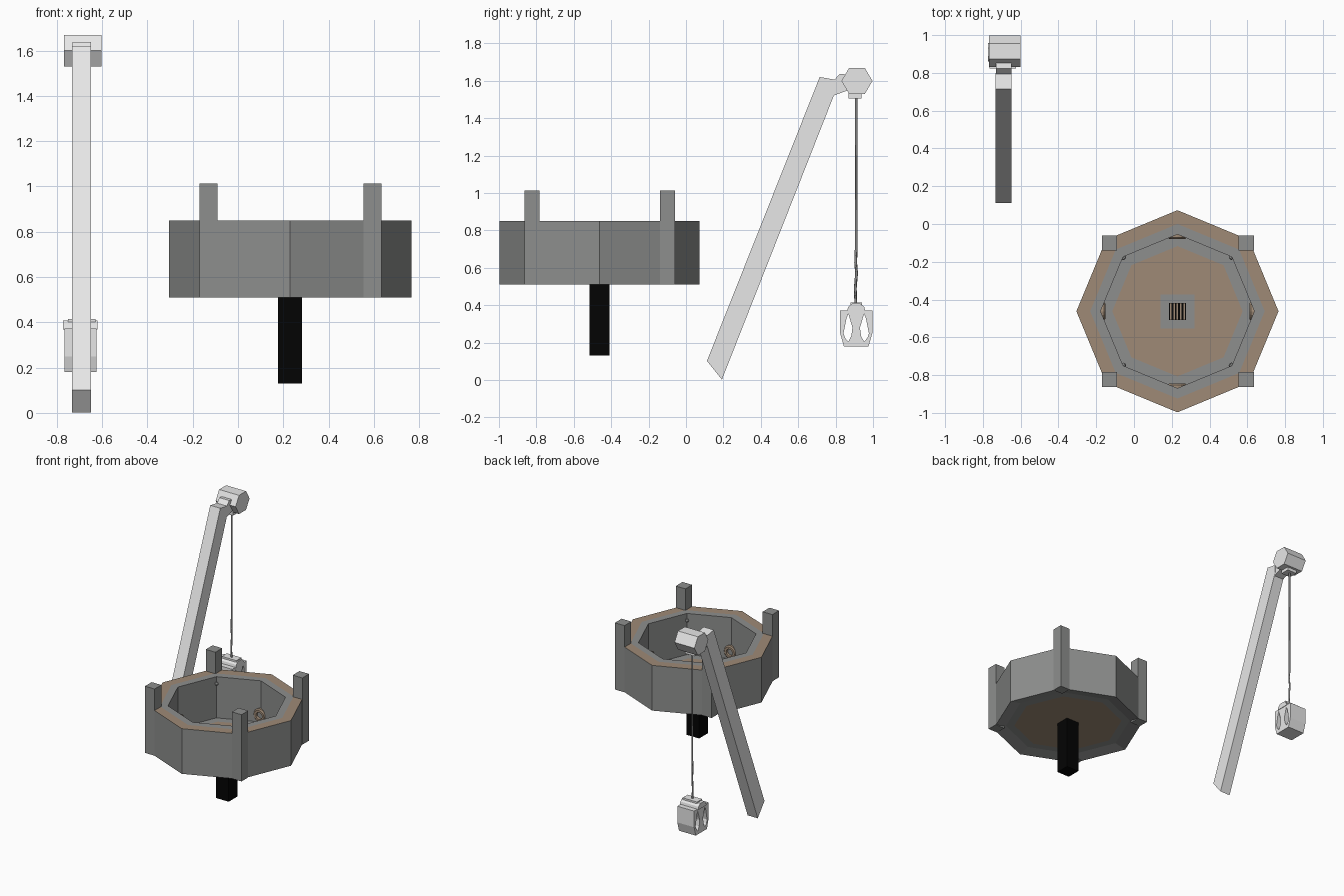
import bpy, bmesh, math
from mathutils import Matrix, Vector

if "Cube" in bpy.data.objects:
    bpy.data.objects.remove(bpy.data.objects["Cube"])


def material(name, r, g, b):
    m = bpy.data.materials.new(name)
    m.diffuse_color = (r, g, b, 1)
    m.use_nodes = True
    m.node_tree.nodes["Principled BSDF"].inputs["Base Color"].default_value = m.diffuse_color
    return m


STONE = material("stone grey", .27, .275, .27)
BROWN = material("brown", .345, .255, .18)
LIGHT = material("light grey", .8, .8, .8)
BLACK = material("black", .001, .001, .001)
CORD = material("cord grey", .27, .27, .27)

CX, CY = .23, -.462   # basin centre
AX = -.69             # crane arm plane


def finish(name, bm, mats):
    bmesh.ops.recalc_face_normals(bm, faces=bm.faces)
    me = bpy.data.meshes.new(name)
    bm.to_mesh(me)
    bm.free()
    for m in mats:
        me.materials.append(m)
    ob = bpy.data.objects.new(name, me)
    bpy.context.collection.objects.link(ob)
    return ob


def box(name, lo, hi, mat):
    bm = bmesh.new()
    bmesh.ops.create_cube(bm, size=1)
    lo, hi = Vector(lo), Vector(hi)
    for v in bm.verts:
        v.co = (lo + hi) / 2 + Vector(a * b for a, b in zip(v.co, hi - lo))
    return finish(name, bm, [mat])


def lathe(name, prof, sides, mats, matrix, closed=False):
    """Revolve (radius, z, material) points; r = 0 makes a pole."""
    bm = bmesh.new()
    rings = []
    for r, z, _ in prof:
        if r == 0:
            rings.append([bm.verts.new((0, 0, z))] * sides)
        else:
            rings.append([bm.verts.new((r * math.cos(math.tau * i / sides),
                                        r * math.sin(math.tau * i / sides), z))
                          for i in range(sides)])
    n = len(prof)
    for k in range(n if closed else n - 1):
        a, b = rings[k], rings[(k + 1) % n]
        for i in range(sides):
            j = (i + 1) % sides
            vs = list(dict.fromkeys((a[i], a[j], b[j], b[i])))
            if len(vs) > 2:
                bm.faces.new(vs).material_index = prof[k][2]
    bm.transform(matrix)
    return finish(name, bm, mats)


def side_profile(name, outlines, half, mat, x=AX):
    """Extrude outlines drawn in the (y, z) plane along x; inner outlines are holes."""
    cu = bpy.data.curves.new(name, 'CURVE')
    cu.dimensions = '2D'
    cu.fill_mode = 'BOTH'
    cu.extrude = half
    for pts in outlines:
        sp = cu.splines.new('POLY')
        sp.points.add(len(pts) - 1)
        for p, (y, z) in zip(sp.points, pts):
            p.co = (y, z, 0, 1)
        sp.use_cyclic_u = True
        sp.use_smooth = False
    cu.materials.append(mat)
    ob = bpy.data.objects.new(name, cu)
    bpy.context.collection.objects.link(ob)
    ob.matrix_world = Matrix(((0, 0, 1, x), (1, 0, 0, 0), (0, 1, 0, 0), (0, 0, 0, 1)))
    bpy.ops.object.select_all(action='DESELECT')
    ob.select_set(True)
    bpy.context.view_layer.objects.active = ob
    bpy.ops.object.convert(target='MESH')
    return ob


# Octagonal basin: outer wall, two-tone rim, inner wall, floor, and an underside
# whose sloping border rises to the raised floor
basin = [(.535, .51, 0), (.535, .85, 1), (.462, .85, 0), (.407, .85, 0),
         (.407, .54, 0), (.345, .54, 1), (0, .54, 1), (0, .53, 1),
         (.385, .53, 0), (.445, .53, 0)]
lathe("basin", basin, 8, [STONE, BROWN], Matrix.Translation((CX, CY, 0)), closed=True)

# Corner posts
for i, (sx, sy) in enumerate(((-1, -1), (1, -1), (1, 1), (-1, 1))):
    x, y = CX + .002 + sx * .362, CY + sy * .362
    box(f"corner_post_{i}", (x - .04, y - .04, .51), (x + .04, y + .04, 1.012), STONE)

# Water inlets low in the axis corners, small nubs high in the diagonal corners
for i in range(8):
    a = i * math.pi / 4
    tilt = Matrix.Translation((CX, CY, 0)) @ Matrix.Rotation(a, 4, 'Z')
    inward = Matrix.Rotation(-math.pi / 2, 4, 'Y')
    if i % 2 == 0:
        ring = [(.05, -.02, 0), (.05, .01, 0), (.042, .018, 0), (.026, .018, 0),
                (.024, .0, 1), (0, .0, 1)]
        lathe(f"inlet_{i}", ring, 16, [BROWN, STONE],
              tilt @ Matrix.Translation((.4, 0, .595)) @ inward)
    else:
        nub = [(.012, -.02, 0), (.012, .01, 0), (0, .014, 0)]
        lathe(f"nub_{i}", nub, 8, [STONE],
              tilt @ Matrix.Translation((.405, 0, .80)) @ inward)

# Drain: grey plate, grate and black pipe
FZ = .54
box("drain_plate", (CX - .09, CY - .09, FZ - .004), (CX + .09, CY + .09, FZ + .004), STONE)
box("drain_opening", (CX - .045, CY - .045, FZ - .002), (CX + .045, CY + .045, FZ + .007), BLACK)
for i in range(5):
    x = CX - .036 + i * .018
    box(f"grate_bar_{i}", (x - .004, CY - .045, FZ + .004), (x + .004, CY + .045, FZ + .012), BROWN)
box("drain_pipe", (CX - .053, CY - .053, .13), (CX + .053, CY + .053, FZ - .006), BLACK)

# Leaning arm with neck, hexagonal head and cord socket
side_profile("arm", [[(.112, .102), (.192, .002), (.80, 1.545), (.80, 1.605), (.715, 1.62)]],
             .042, LIGHT)
side_profile("arm_neck", [[(.787, 1.52), (.87, 1.55), (.87, 1.632), (.822, 1.637), (.785, 1.595)]],
             .041, LIGHT)
side_profile("head", [[(.914 + .083 * math.cos(k * math.pi / 3),
                        1.599 + .081 * math.sin(k * math.pi / 3)) for k in range(6)]],
             .083, LIGHT, -.685)
box("cord_socket", (AX - .04, .868, 1.505), (AX + .04, .938, 1.54), LIGHT)

# Hanging cord, slightly wavy near the bottom
cu = bpy.data.curves.new("cord", 'CURVE')
cu.dimensions = '3D'
cu.bevel_depth = .0075
cu.bevel_resolution = 0
path = [(.91, 1.52), (.91, .70), (.907, .63), (.912, .57), (.905, .49), (.908, .41)]
sp = cu.splines.new('POLY')
sp.points.add(len(path) - 1)
for p, (y, z) in zip(sp.points, path):
    p.co = (AX, y, z, 1)
cu.materials.append(CORD)
bpy.context.collection.objects.link(bpy.data.objects.new("cord", cu))

# Hanging lantern: body with two pointed windows each side, and a cap
MID = .91
body = [(MID + s * y, z) for s, y, z in ((-1, .086, .372), (1, .086, .372), (1, .086, .25),
                                         (1, .066, .18), (-1, .066, .18), (-1, .086, .25))]
windows = [[(MID + s * y, z) for y, z in ((.042, .355), (.052, .33), (.068, .25), (.06, .225),
                                          (.042, .205), (.026, .235), (.02, .28), (.032, .32))]
           for s in (-1, 1)]
side_profile("lantern_body", [body] + windows, .07, LIGHT, -.695)
side_profile("lantern_cap", [[(.861, .368), (.959, .368), (.953, .39), (.933, .408), (.887, .408), (.867, .39)]],
             .076, LIGHT, -.697)
box("lantern_hook", (AX - .06, MID - .03, .40), (AX + .06, MID + .03, .415), LIGHT)
